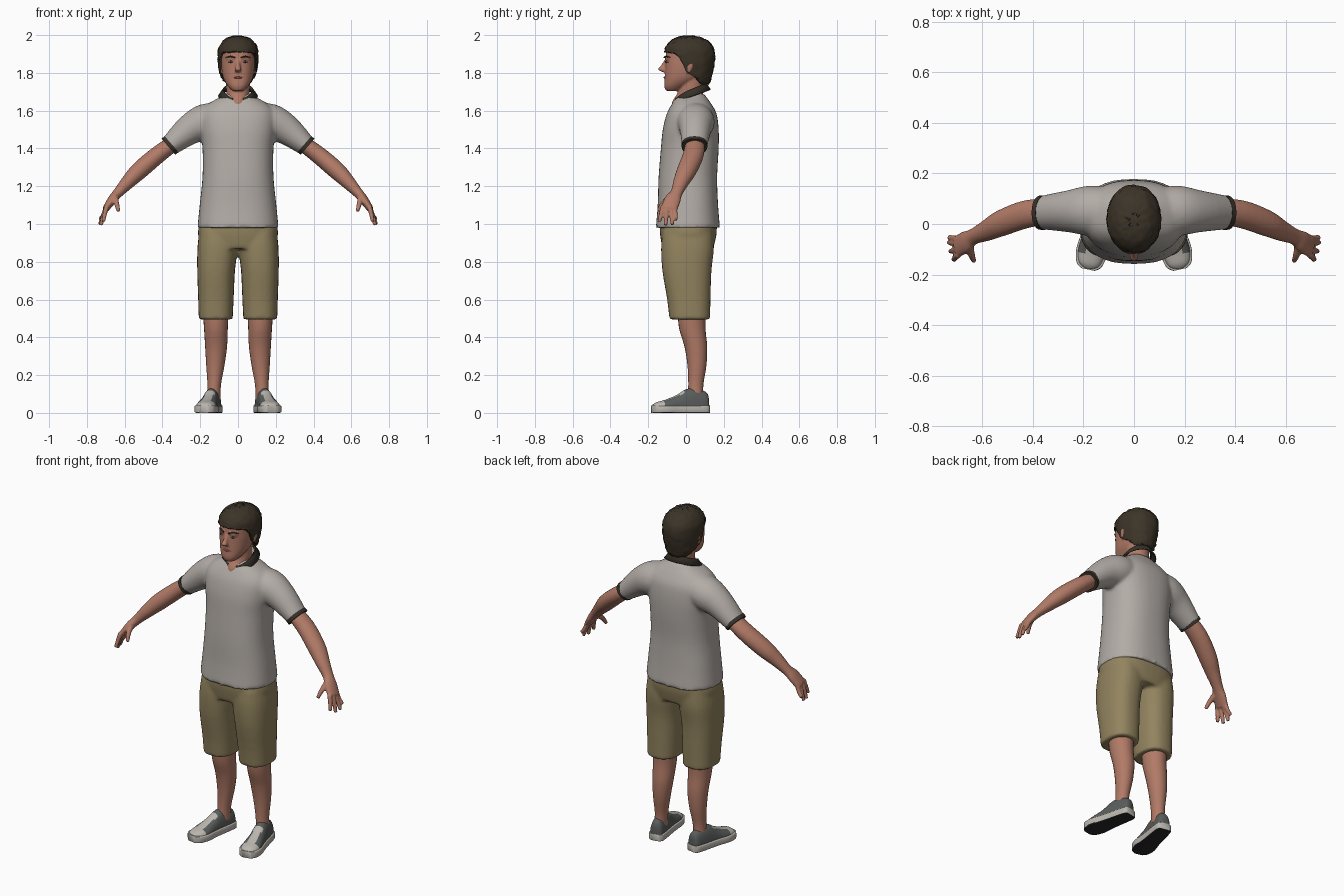
import bpy, bmesh, math, random
from mathutils import Vector

random.seed(4)
if "Cube" in bpy.data.objects:
    bpy.data.objects.remove(bpy.data.objects["Cube"], do_unlink=True)

X, Y, Z = Vector((1, 0, 0)), Vector((0, 1, 0)), Vector((0, 0, 1))
LEVEL = (X, Y)      # horizontal cross-sections
UPRIGHT = (X, Z)    # cross-sections facing front to back


def material(name, red, green, blue):
    mat = bpy.data.materials.new(name)
    mat.use_nodes = True
    mat.diffuse_color = (red, green, blue, 1)
    bsdf = mat.node_tree.nodes["Principled BSDF"]
    bsdf.inputs["Base Color"].default_value = (red, green, blue, 1)
    bsdf.inputs["Roughness"].default_value = 0.8
    return mat


skin = material("skin", .44, .195, .135)
shirt_grey = material("shirt grey", .45, .415, .385)
khaki = material("khaki", .29, .23, .115)
hair_brown = material("hair brown", .045, .034, .021)
trim_dark = material("dark trim", .038, .031, .023)
shoe_grey = material("shoe grey", .10, .11, .105)
shoe_light = material("shoe light", .50, .47, .43)
sole_black = material("sole black", .02, .02, .02)
lip_red = material("lip red", .30, .11, .085)
eye_pale = material("eye pale", .40, .33, .29)


def smooth_rows(rows, steps):
    """Catmull-Rom interpolation through the cross-section rows."""
    out = []
    for i in range(len(rows) - 1):
        a, b, c, d = (rows[min(max(k, 0), len(rows) - 1)] for k in range(i - 1, i + 3))
        for s in range(steps):
            t = s / steps
            out.append([q + t / 2 * (r - p + t * (2 * p - 5 * q + 4 * r - w + t * (3 * (q - r) + w - p)))
                        for p, q, r, w in zip(a, b, c, d)])
    return out + [list(rows[-1])]


def loft(bm, rows, axes=None, side=1, power=2.0, sides=24, steps=4):
    """Skin a closed tube through rows of (x, y, z, first radius, second radius)."""
    rows = smooth_rows(rows, steps)
    centres = [Vector(r[:3]) for r in rows]
    rings = []
    for i, row in enumerate(rows):
        if axes:
            u, v = axes
        else:
            t = (centres[min(i + 1, len(rows) - 1)] - centres[max(i - 1, 0)]).normalized()
            u = t.cross(Y).normalized()
            v = t.cross(u)
        ring = []
        for k in range(sides):
            a = math.tau * k / sides
            c, s = (math.copysign(abs(w) ** (2 / power), w) for w in (math.cos(a), math.sin(a)))
            p = centres[i] + u * row[3] * c + v * row[4] * s
            ring.append(bm.verts.new((p.x * side, p.y, p.z)))
        rings.append(ring)
    for lower, upper in zip(rings, rings[1:]):
        for k in range(sides):
            n = (k + 1) % sides
            bm.faces.new((lower[k], lower[n], upper[n], upper[k]))
    bm.faces.new(rings[0])
    bm.faces.new(rings[-1])


def finish(name, bm, mats, rule=None, voxel=0, rounds=3):
    """Turn the mesh into an object; a voxel size fuses its pieces into one skin."""
    bmesh.ops.recalc_face_normals(bm, faces=bm.faces)
    if rule:
        bm.normal_update()
        for f in bm.faces:
            f.material_index = rule(f.calc_center_median(), f.normal)
    mesh = bpy.data.meshes.new(name)
    bm.to_mesh(mesh)
    bm.free()
    for mat in mats:
        mesh.materials.append(mat)
    ob = bpy.data.objects.new(name, mesh)
    bpy.context.collection.objects.link(ob)
    bpy.ops.object.select_all(action='DESELECT')
    ob.select_set(True)
    bpy.context.view_layer.objects.active = ob
    bpy.ops.object.shade_smooth_by_angle(angle=math.radians(50))
    if voxel:
        fuse = ob.modifiers.new("fuse", 'REMESH')
        fuse.mode, fuse.voxel_size, fuse.use_smooth_shade = 'VOXEL', voxel, True
        relax = ob.modifiers.new("relax", 'SMOOTH')
        relax.factor, relax.iterations = 0.5, rounds
    return ob


# Shirt: body and both sleeves fused
bm = bmesh.new()
loft(bm, [(0, .01, .98, .215, .17), (0, .01, 1.1, .203, .16), (0, .01, 1.25, .188, .155),
          (0, .02, 1.4, .188, .153), (0, .025, 1.5, .2, .148), (0, .03, 1.58, .2, .133),
          (0, .03, 1.63, .165, .108), (0, .03, 1.67, .1, .08), (0, .035, 1.69, .07, .06)],
     LEVEL, power=2.4, sides=40)
for side in (1, -1):
    loft(bm, [(.06, .045, 1.56, .08, .09), (.17, .052, 1.54, .097, .1),
              (.26, .05, 1.497, .08, .083), (.365, .045, 1.41, .054, .067)], side=side)
finish("shirt", bm, [shirt_grey], voxel=.01, rounds=5)

# Open collar with two points at the front
bm = bmesh.new()
gap, count, rows = .32, 40, []
for k in range(count + 1):
    a = -math.pi / 2 + gap + (math.tau - 2 * gap) * k / count
    point = max(0, 1 - min(k, count - k) / 6)
    c, s = math.cos(a), math.sin(a)
    rows.append([bm.verts.new((rx * c, .025 + ry * s, z + slope * s - drop * point))
                 for rx, ry, z, slope, drop in ((.068, .074, 1.70, .034, .01),
                                                (.08, .084, 1.712, .034, .014),
                                                (.105, .106, 1.677, .035, .022))])
for a, b in zip(rows, rows[1:]):
    for k in range(2):
        bm.faces.new((a[k], b[k], b[k + 1], a[k + 1]))
collar = finish("collar", bm, [trim_dark])
collar.modifiers.new("thickness", 'SOLIDIFY').thickness = .008

# Shorts: hips and two wide legs fused
bm = bmesh.new()
loft(bm, [(0, .01, .87, .195, .135), (0, .012, .95, .212, .15), (0, .012, 1.02, .2, .15)],
     LEVEL, power=2.5, sides=40)
for side in (1, -1):
    loft(bm, [(.118, .02, .495, .09, .108), (.117, .015, .6, .094, .115), (.116, .005, .75, .1, .13),
              (.108, .008, .87, .107, .14), (.1, .01, .96, .105, .135)],
         LEVEL, side=side, power=2.4)
finish("shorts", bm, [khaki], voxel=.01, rounds=4)

# Limbs, cuffs and shoes on each side
SHOE = [(.122, .018, .08), (.108, .036, .11), (.05, .042, .13), (0, .044, .125), (-.05, .048, .095),
        (-.11, .055, .07), (-.16, .044, .056), (-.18, .02, .042)]


def upper_colour(c, n):
    toe_cap = c.y < -.125
    tongue = c.y < -.01 and abs(c.x) < .024 and n.z > .2
    return int(toe_cap or tongue)


for side, word in ((1, "left"), (-1, "right")):
    bm = bmesh.new()
    loft(bm, [(.352, .045, 1.423, .056, .068), (.368, .045, 1.409, .056, .068)], side=side, power=2.2)
    finish(word + "_cuff", bm, [trim_dark])

    bm = bmesh.new()
    loft(bm, [(.31, .05, 1.45, .04, .05), (.42, .04, 1.37, .046, .055), (.52, .005, 1.285, .047, .052),
              (.58, -.025, 1.225, .038, .042), (.635, -.05, 1.165, .027, .032),
              (.665, -.07, 1.13, .024, .043), (.7, -.09, 1.08, .018, .044)], side=side)
    for y, spread, drop in ((-.06, .008, .055), (-.079, .006, .082), (-.1, -.008, .085), (-.122, -.02, .066)):
        base = (.695, y, 1.095, .014, .013)
        middle = (.716 - abs(spread) / 2, y + spread / 2, 1.05, .012, .012)
        tip = (.733 + min(spread, 0), y + spread, 1.078 - drop, .01, .01)
        loft(bm, [base, middle, tip], side=side, sides=12)
    loft(bm, [(.65, -.075, 1.145, .016, .018), (.643, -.12, 1.11, .014, .014),
              (.632, -.147, 1.068, .01, .01)], side=side, sides=12)
    finish(word + "_arm", bm, [skin], voxel=.006, rounds=2)

    bm = bmesh.new()
    loft(bm, [(.118, .03, .56, .07, .075), (.117, .033, .45, .063, .07), (.116, .052, .35, .058, .06),
              (.12, .058, .25, .048, .05), (.126, .052, .15, .036, .04), (.13, .05, .07, .036, .042)],
         LEVEL, side=side)
    finish(word + "_leg", bm, [skin])

    bm = bmesh.new()
    loft(bm, [(0, y, .03, w, h - .03) for y, w, h in SHOE], UPRIGHT, power=2.3, sides=32)
    for v in bm.verts:
        v.co.z = max(v.co.z, .03)
    shoe = finish(word + "_shoe", bm, [shoe_grey, shoe_light], upper_colour)

    bm = bmesh.new()
    loft(bm, [(0, y * 1.02, .02, w + .007, .02) for y, w, h in SHOE], UPRIGHT, power=10)
    sole = finish(word + "_sole", bm, [shoe_light, sole_black], lambda c, n: int(n.z < -.5))
    for ob in (shoe, sole):
        ob.location.x, ob.rotation_euler.z = .145 * side, .2 * side

# Head with neck, nose, brow ridge and ears
bm = bmesh.new()
loft(bm, [(0, -.072, 1.705, .03, .034), (0, -.055, 1.73, .054, .06), (0, -.02, 1.77, .077, .093),
          (0, 0, 1.82, .087, .111), (0, .01, 1.87, .09, .119), (0, .015, 1.93, .086, .115),
          (0, .02, 1.975, .055, .08)], LEVEL, power=2.3, sides=40)
loft(bm, [(0, 0, 1.6, .05, .08), (0, .005, 1.65, .055, .077), (0, .025, 1.7, .062, .068),
          (0, .03, 1.78, .064, .066)], LEVEL)
loft(bm, [(0, -.1, 1.875, .01, .01), (0, -.118, 1.84, .011, .014), (0, -.128, 1.818, .018, .02),
          (0, -.112, 1.805, .014, .012)], LEVEL, sides=16)
for side in (1, -1):
    loft(bm, [(.015, -.108, 1.88, .009, .009), (.06, -.083, 1.878, .008, .009)], side=side, sides=12)
    loft(bm, [(.09, .015, 1.8, .009, .01), (.096, .022, 1.83, .01, .018),
              (.098, .026, 1.86, .009, .016)], LEVEL, side=side, sides=12)
finish("head", bm, [skin], voxel=.006, rounds=2)

# Eyes, brows and lips
for side, word in ((1, "left"), (-1, "right")):
    bm = bmesh.new()
    loft(bm, [(.025, -.103, 1.858, .002, .004), (.038, -.102, 1.859, .006, .007),
              (.052, -.091, 1.858, .002, .004)], side=side, sides=12)
    loft(bm, [(.035, -.106, 1.859, .005, .005), (.042, -.104, 1.859, .005, .005)], side=side, sides=12)
    finish(word + "_eye", bm, [eye_pale, hair_brown], lambda c, n: int(.034 < abs(c.x) < .043))
    bm = bmesh.new()
    loft(bm, [(.016, -.113, 1.881, .003, .006), (.04, -.104, 1.887, .004, .006),
              (.064, -.084, 1.882, .002, .005)], side=side, sides=12)
    finish(word + "_eyebrow", bm, [hair_brown])
bm = bmesh.new()
loft(bm, [(-.027, -.104, 1.774, .002, .005), (0, -.111, 1.775, .006, .008),
          (.027, -.104, 1.774, .002, .005)], sides=12)
finish("lips", bm, [lip_red])

# Hair: a tousled cap trimmed to a hairline that drops towards the nape
HAIRLINE = [(-.13, 1.915), (-.06, 1.905), (-.025, 1.87), (0, 1.81), (.05, 1.775), (.08, 1.74), (.2, 1.74)]


def hairline(y):
    for (y0, z0), (y1, z1) in zip(HAIRLINE, HAIRLINE[1:]):
        if y <= y1:
            return z0 + (z1 - z0) * (y - y0) / (y1 - y0)
    return HAIRLINE[-1][1]


bm = bmesh.new()
loft(bm, [(0, .06, 1.735, .055, .055), (0, .03, 1.76, .085, .1), (0, .018, 1.8, .098, .122),
          (0, .02, 1.87, .107, .133), (0, .018, 1.93, .103, .128), (0, .018, 1.97, .078, .098),
          (0, .015, 1.988, .05, .062), (0, .015, 1.996, .015, .02)], LEVEL, power=2.1, sides=48)
for v in bm.verts:
    outward = Vector((v.co.x, v.co.y - .02, (v.co.z - 1.87) * .5)).normalized()
    v.co += outward * random.uniform(-.003, .004)
    v.co.z = min(2, max(v.co.z, hairline(v.co.y) + random.uniform(-.005, .005)))
finish("hair", bm, [hair_brown])
